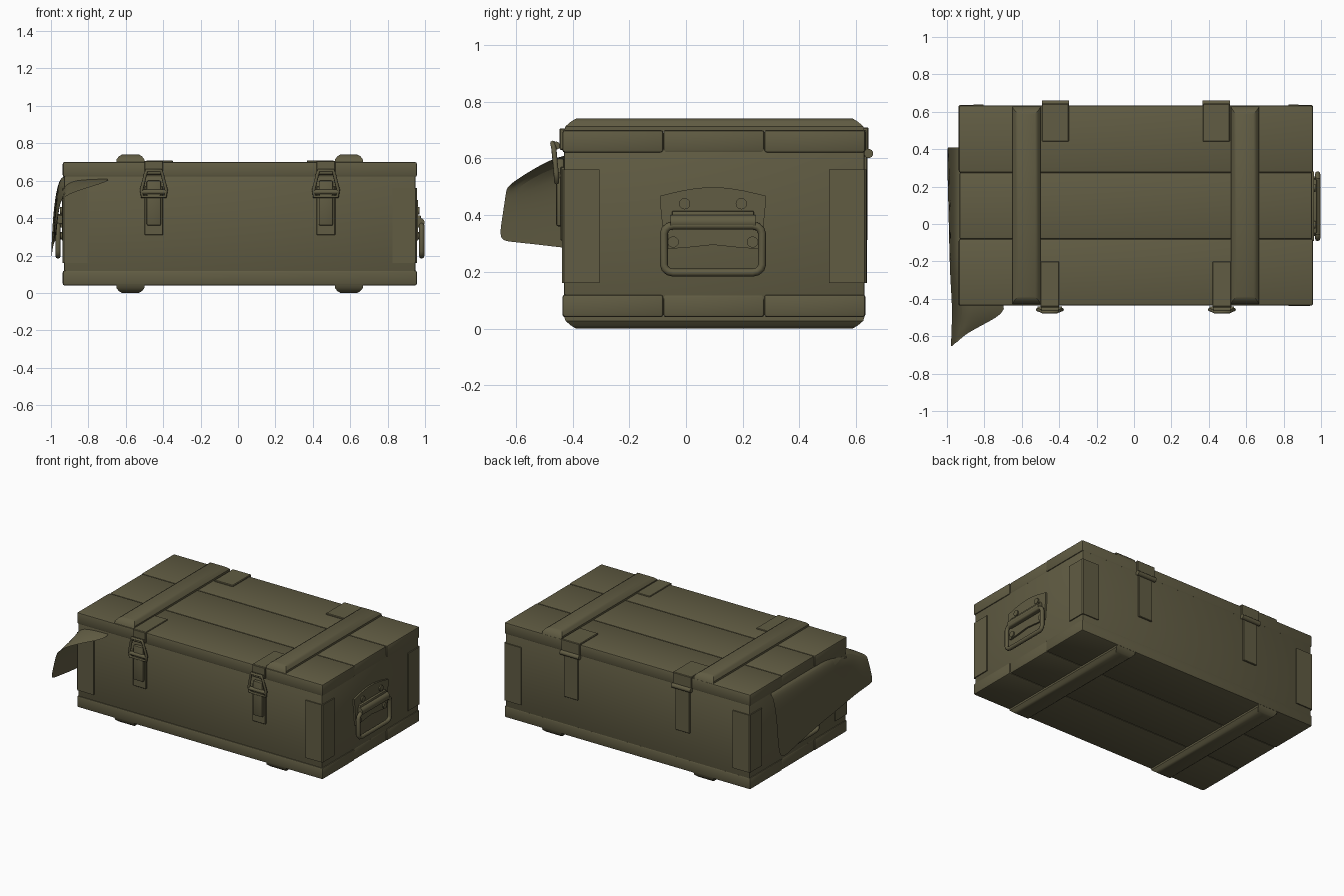
import bpy, bmesh, math
from mathutils import Matrix, Vector

if "Cube" in bpy.data.objects:
    bpy.data.objects.remove(bpy.data.objects["Cube"])

olive = bpy.data.materials.new("olive drab paint")
olive.diffuse_color = (0.119, 0.107, 0.056, 1)
olive.use_nodes = True
olive.node_tree.nodes["Principled BSDF"].inputs["Base Color"].default_value = olive.diffuse_color


def finish(name, bm, smooth=True):
    me = bpy.data.meshes.new(name)
    bmesh.ops.recalc_face_normals(bm, faces=bm.faces)
    bm.to_mesh(me)
    bm.free()
    me.materials.append(olive)
    ob = bpy.data.objects.new(name, me)
    bpy.context.collection.objects.link(ob)
    if smooth:
        bpy.ops.object.select_all(action='DESELECT')
        ob.select_set(True)
        bpy.context.view_layer.objects.active = ob
        bpy.ops.object.shade_smooth_by_angle(angle=math.radians(35))
    return ob


def box(name, x0, x1, y0, y1, z0, z1, bevel=0.0, segs=2):
    bm = bmesh.new()
    bmesh.ops.create_cube(bm, size=1)
    for v in bm.verts:
        v.co = Vector(((x0 + x1) / 2 + v.co.x * (x1 - x0),
                       (y0 + y1) / 2 + v.co.y * (y1 - y0),
                       (z0 + z1) / 2 + v.co.z * (z1 - z0)))
    if bevel:
        bmesh.ops.bevel(bm, geom=bm.edges[:], offset=bevel, segments=segs,
                        profile=0.5, affect='EDGES')
    return finish(name, bm)


def rod(name, p, axis, length, r, sides=16):
    bm = bmesh.new()
    bmesh.ops.create_cone(bm, cap_ends=True, segments=sides, radius1=r, radius2=r, depth=length)
    rot = Vector((0, 0, 1)).rotation_difference(Vector(axis)).to_matrix().to_4x4()
    bmesh.ops.transform(bm, matrix=Matrix.Translation(p) @ rot, verts=bm.verts)
    return finish(name, bm)


def prism(name, pts, offset):
    """Extrude a closed outline of 3D points along an offset vector."""
    bm = bmesh.new()
    f = bm.faces.new([bm.verts.new(p) for p in pts])
    r = bmesh.ops.extrude_face_region(bm, geom=[f])
    bmesh.ops.translate(bm, vec=offset, verts=[v for v in r['geom'] if isinstance(v, bmesh.types.BMVert)])
    return finish(name, bm)


def wire(name, pts, r, closed=True):
    cu = bpy.data.curves.new(name, 'CURVE')
    cu.dimensions = '3D'
    cu.bevel_depth = r
    cu.bevel_resolution = 2
    sp = cu.splines.new('POLY')
    sp.points.add(len(pts) - 1)
    for p, q in zip(sp.points, pts):
        p.co = (*q, 1)
    sp.use_cyclic_u = closed
    sp.use_smooth = True
    cu.materials.append(olive)
    ob = bpy.data.objects.new(name, cu)
    bpy.context.collection.objects.link(ob)
    return ob


X0, X1, Y0, Y1 = -0.93, 0.95, -0.43, 0.63

# crate walls
box("crate_body", X0, X1, Y0, Y1, 0.10, 0.635, 0.008)

# lid and base, three planks each
for part, z0, z1 in (("lid", 0.62, 0.70), ("base", 0.04, 0.12)):
    for i, (a, b) in enumerate(((Y0 - 0.006, -0.08), (-0.081, 0.276), (0.275, Y1 + 0.003))):
        e = 0.0 if i == 1 else 0.004
        box(f"{part}_plank_{i}", X0 - 0.003 - e, X1 + 0.003 + e, a, b, z0, z1, 0.010)

# cross battens with chamfered ends
for xc in (-0.575, 0.593):
    for part, z, s in (("top", 0.695, 1), ("bottom", 0.045, -1)):
        bm = bmesh.new()
        rows = []
        for h, dx, dy in ((0, 0.075, 0), (0.018, 0.075, 0.005), (0.035, 0.062, 0.025), (0.045, 0.045, 0.042)):
            rows.append([bm.verts.new((xc + sx * dx, y, z + s * h)) for sx, y in
                         ((-1, Y0 + dy), (1, Y0 + dy), (1, Y1 - dy), (-1, Y1 - dy))])
        for a, b in zip(rows, rows[1:]):
            for i in range(4):
                bm.faces.new((a[i], a[(i + 1) % 4], b[(i + 1) % 4], b[i]))
        bm.faces.new(rows[-1])
        bm.faces.new(rows[0])
        finish(f"{part}_batten", bm)

# corner plates wrapping the four upright edges
t = 0.008
for sx, cx in ((-1, X0), (1, X1)):
    for sy, cy in ((-1, Y0), (1, Y1)):
        L = [(0.003, 0), (t - 0.001, 0.0), (t, -0.125), (-0.002, -0.125), (-0.002, -0.002),
             (-0.125, -0.002), (-0.125, t), (0.0, t - 0.001)]
        L[0:2] = [(0.003, 0.004), (t - 0.001, 0.0)]
        prism("corner_plate", [(cx + sx * u, cy + sy * v, 0.16) for u, v in L], (0, 0, 0.40))

# front latches
for xc in (-0.45, 0.47):
    w = 0.05
    box("latch_lid_strap", xc - w, xc + w, Y0 - 0.012, -0.20, 0.695, 0.706, 0.003, 1)
    box("latch_lid_front", xc - w, xc + w, Y0 - 0.016, Y0, 0.63, 0.705, 0.003, 1)
    box("latch_lower_plate", xc - w, xc + w, Y0 - 0.012, Y0 + 0.01, 0.31, 0.57, 0.003, 1)
    box("latch_lever", xc - 0.038, xc + 0.038, Y0 - 0.028, Y0, 0.36, 0.60, 0.008)
    rod("latch_pivot", (xc, Y0 - 0.024, 0.54), (1, 0, 0), 0.13, 0.013)
    rod("latch_hook", (xc, Y0 - 0.028, 0.645), (1, 0, 0), 0.09, 0.014)
    wire("latch_loop", [(xc + a, Y0 - b, z) for a, b, z in
                        ((-0.062, 0.026, 0.515), (-0.066, 0.028, 0.55), (-0.045, 0.036, 0.635),
                         (-0.038, 0.04, 0.655), (0.038, 0.04, 0.655), (0.045, 0.036, 0.635),
                         (0.066, 0.028, 0.55), (0.062, 0.026, 0.515))], 0.009)

# rear hinges
for xc in (-0.42, 0.44):
    box("hinge_top_leaf", xc - 0.072, xc + 0.072, 0.44, Y1 + 0.014, 0.695, 0.709, 0.004, 1)
    box("hinge_lid_leaf", xc - 0.072, xc + 0.072, Y1, Y1 + 0.014, 0.62, 0.708, 0.004, 1)
    box("hinge_body_leaf", xc - 0.055, xc + 0.055, Y1 - 0.01, Y1 + 0.01, 0.31, 0.61, 0.003, 1)
    rod("hinge_knuckle", (xc, 0.644, 0.617), (1, 0, 0), 0.145, 0.016)

# carrying handles on both ends
for s, fx in ((1, X1), (-1, X0)):
    arc = [(-0.09 + 0.37 * i / 10, 0.468 + 0.03 * math.sin(math.pi * i / 10)) for i in range(11)]
    low = [(0.28, 0.43), (0.265, 0.28), (0.19, 0.285), (0.095, 0.295), (0.0, 0.285), (-0.075, 0.28), (-0.09, 0.43)]
    prism("handle_plate", [(fx, y, z) for y, z in arc + low], (s * 0.012, 0, 0))
    for y, z in ((-0.005, 0.44), (0.195, 0.44), (-0.045, 0.305), (0.235, 0.305)):
        rod("handle_rivet", (fx + s * 0.012, y, z), (s, 0, 0), 0.018, 0.02, 12)
    rod("handle_sleeve", (fx + s * 0.022, 0.095, 0.375), (0, 1, 0), 0.30, 0.026)
    box("handle_bracket", fx, fx + s * 0.028, -0.05, 0.24, 0.37, 0.415, 0.006)
    pts = []
    for cy, cz, a0 in ((-0.045, 0.225, 180), (0.235, 0.225, 270), (0.235, 0.335, 0), (-0.045, 0.335, 90)):
        for k in range(4):
            a = math.radians(a0 + 30 * k)
            pts.append((fx + s * 0.032, cy + 0.033 * math.cos(a), cz + 0.028 * math.sin(a)))
    wire("handle_bail", pts, 0.014)

# loose canvas flap hanging from the lid over the left end
sections = []
for y, zb in ((0.41, 0.17), (0.30, 0.185), (0.12, 0.22), (-0.08, 0.25), (-0.28, 0.27)):
    k = (0.41 - y) / 0.84
    sections.append((y, [(-0.93, 0.622), (-0.945, 0.615), (-0.965, 0.58),
                         (-0.99 + 0.015 * k, 0.43), (-1.0 + 0.02 * k, zb)]))
sections += [
    (-0.435, [(-0.62, 0.618), (-0.80, 0.616), (-0.93, 0.60), (-0.958, 0.48), (-0.972, 0.285)]),
    (-0.53, [(-0.79, 0.567), (-0.87, 0.568), (-0.93, 0.55), (-0.958, 0.45), (-0.974, 0.297)]),
    (-0.61, [(-0.90, 0.532), (-0.925, 0.53), (-0.945, 0.51), (-0.965, 0.42), (-0.977, 0.306)]),
    (-0.65, [(-0.945, 0.50), (-0.952, 0.48), (-0.96, 0.45), (-0.97, 0.38), (-0.98, 0.312)]),
]
bm = bmesh.new()
grid = []
for y, prof in sections:
    end = y < -0.6
    grid.append([bm.verts.new((x, y + (0.03 if end else 0) * max(0, z - 0.31) / 0.2 - (0.01 if end else 0), z))
                 for x, z in prof])
for a, b in zip(grid, grid[1:]):
    for i in range(4):
        bm.faces.new((a[i], a[i + 1], b[i + 1], b[i]))
flap = finish("canvas_flap", bm)
sub = flap.modifiers.new("soften", 'SUBSURF')
sub.levels = sub.render_levels = 2
